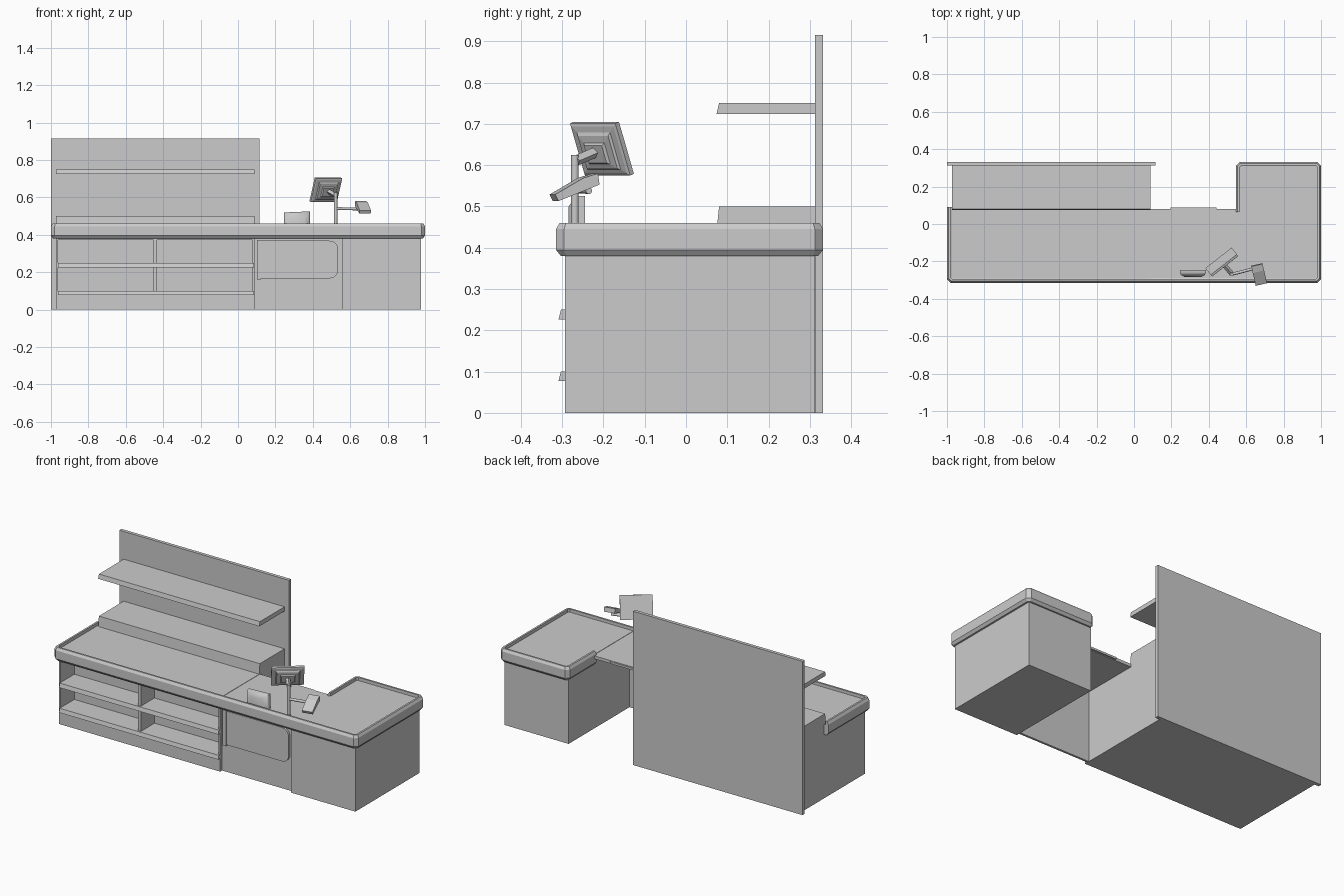
import bpy, bmesh
from math import radians, sin, cos, pi
from mathutils import Vector, Matrix

cube = bpy.data.objects.get("Cube")
if cube:
    bpy.data.objects.remove(cube, do_unlink=True)

GREY = (0.6, 0.6, 0.6, 1)
grey = bpy.data.materials.new("plain grey")
grey.use_nodes = True
grey.diffuse_color = GREY
grey.node_tree.nodes["Principled BSDF"].inputs["Base Color"].default_value = GREY


def finish(name, bm, matrix=None):
    bmesh.ops.recalc_face_normals(bm, faces=bm.faces)
    mesh = bpy.data.meshes.new(name)
    bm.to_mesh(mesh)
    bm.free()
    mesh.materials.append(grey)
    obj = bpy.data.objects.new(name, mesh)
    bpy.context.collection.objects.link(obj)
    if matrix:
        obj.matrix_world = matrix
    return obj


def smooth(obj, angle):
    obj.data.polygons.foreach_set("use_smooth", [True] * len(obj.data.polygons))
    obj.data.set_sharp_from_angle(angle=radians(angle))


def loft(name, rings, matrix=None):
    """Skin a list of equal closed rings and cap both ends."""
    bm = bmesh.new()
    loops = [[bm.verts.new(p) for p in ring] for ring in rings]
    n = len(loops[0])
    for a, b in zip(loops, loops[1:]):
        for i in range(n):
            j = (i + 1) % n
            bm.faces.new((a[i], a[j], b[j], b[i]))
    bm.faces.new(loops[0])
    bm.faces.new(loops[-1])
    return finish(name, bm, matrix)


def box(name, x0, x1, y0, y1, z0, z1):
    ring = [(x0, y0), (x1, y0), (x1, y1), (x0, y1)]
    return loft(name, [[(x, y, z) for x, y in ring] for z in (z0, z1)])


def shelf(name, x0, x1, y0, y1, z0, z1):
    """Board whose front edge leans back towards the top."""
    profile = [(y0, z0), (y1, z0), (y1, z1), (y0 + 0.006, z1)]
    loft(name, [[(x, y, z) for y, z in profile] for x in (x0, x1)])


def rod(name, start, end, radius, sides=10):
    a, b = Vector(start), Vector(end)
    turn = (b - a).to_track_quat('Z', 'Y').to_matrix()
    ring = [turn @ Vector((radius * cos(2 * pi * i / sides), radius * sin(2 * pi * i / sides), 0))
            for i in range(sides)]
    smooth(loft(name, [[p + c for p in ring] for c in (a, b)]), 40)


def rect(w, h, y, dz=0):
    return [(-w / 2, y, dz - h / 2), (w / 2, y, dz - h / 2),
            (w / 2, y, dz + h / 2), (-w / 2, y, dz + h / 2)]


# Shelved cabinet on the right of the counter
FRONT, INNER, TOP = -0.293, -0.165, 0.44
LEFT_X, RIGHT_X = -0.972, 0.088
box("shelf_cabinet_body", LEFT_X, RIGHT_X, INNER, 0.312, 0, TOP)
box("shelf_cabinet_base", LEFT_X, RIGHT_X, FRONT, INNER, 0, 0.08)
box("shelf_cabinet_top", LEFT_X, RIGHT_X, FRONT, INNER, 0.373, TOP)
for name, x0, x1 in (("outer_side", LEFT_X, LEFT_X + 0.01), ("divider", -0.453, -0.434),
                     ("inner_side", RIGHT_X - 0.01, RIGHT_X)):
    box("shelf_cabinet_" + name, x0, x1, FRONT, INNER, 0.08, 0.373)
for name, z0, z1 in (("lower_shelf", 0.077, 0.1), ("middle_shelf", 0.226, 0.25)):
    shelf(name, -0.962, 0.086, -0.309, INNER, z0, z1)

# Tall back board with a raised ledge and a shelf
box("back_board", -1, 0.116, 0.312, 0.332, 0, 0.915)
shelf("raised_ledge", LEFT_X, RIGHT_X, 0.074, 0.312, TOP, 0.5)
shelf("upper_shelf", LEFT_X, RIGHT_X, 0.074, 0.312, 0.724, 0.75)

# Solid cabinet on the left and the knee space panel
box("solid_cabinet", 0.555, 0.978, FRONT, 0.311, 0, TOP)
box("knee_panel", RIGHT_X, 0.555, -0.275, -0.262, 0, 0.425)
box("middle_counter", RIGHT_X, 0.56, FRONT, 0.08, 0.42, TOP - 0.002)
box("middle_back_tab", 0.195, 0.44, 0.08, 0.088, 0.424, TOP - 0.004)

# Swing gate plate with rounded outer corners and hinge
corner = [(0.49 + 0.045 * sin(t), 0.045 * cos(t)) for t in (radians(a) for a in range(0, 91, 15))]
gate = [(0.105, 0.368)] + [(x, 0.323 + z) for x, z in corner]
gate += [(x, 0.212 - z) for x, z in reversed(corner)] + [(0.105, 0.167)]
loft("gate_plate", [[(x, y, z) for x, z in gate] for y in (-0.287, -0.275)])
box("gate_hinge", 0.101, 0.124, -0.292, -0.275, 0.16, 0.372)

# Chamfered rim swept around the counter edge
path = [(-1, 0.09), (-1, -0.315), (1, -0.315), (1, 0.332), (0.545, 0.332), (0.545, 0.065)]
pts = [Vector(p) for p in path]
route = [pts[0]]
for prev, p, nxt in zip(pts, pts[1:], pts[2:]):
    route += [p + (q - p).normalized() * 0.02 for q in (prev, nxt)]
route.append(pts[-1])
profile = [(0.012, 0.38), (0, 0.395), (0, 0.445), (0.009, 0.46), (0.02, 0.46),
           (0.02, TOP + 0.001), (0.03, TOP - 0.003), (0.03, 0.38)]
sides = []
for a, b in zip(route, route[1:]):
    d = (b - a).normalized()
    sides.append(Vector((-d.y, d.x)))
rings = []
for i, p in enumerate(route):
    n1, n2 = sides[max(i - 1, 0)], sides[min(i, len(sides) - 1)]
    mitre = (n1 + n2) / (1 + n1.dot(n2))
    rings.append([(p.x + mitre.x * s, p.y + mitre.y * s, z) for s, z in profile])
loft("counter_rim", rings)

# Small display with a bulging front
bulge = ((1, -0.245, 0.525), (1, -0.258, 0.525), (0.92, -0.272, 0.519), (0.62, -0.284, 0.5))
display = loft("small_display", [
    [(0.315 + x * s, y, z) for x, z in ((-0.07, 0.43), (0.07, 0.43), (0.07, top), (-0.07, top - 0.006))]
    for s, y, top in bulge])
smooth(display, 60)

# Post with monitor arm and card reader arm
rod("monitor_post", (0.522, -0.269, 0.43), (0.522, -0.269, 0.625), 0.0095)
rod("monitor_arm", (0.522, -0.266, 0.611), (0.485, -0.222, 0.63), 0.013, 4)
rod("reader_arm", (0.522, -0.269, 0.54), (0.655, -0.235, 0.538), 0.008)

# Monitor: flat screen with a shallow stepped back
place = (Matrix.Translation((0.473, -0.208, 0.638)) @ Matrix.Rotation(radians(38), 4, 'Z')
         @ Matrix.Rotation(radians(20), 4, 'X'))
loft("monitor", [rect(0.178, 0.134, 0.012), rect(0.178, 0.134, 0.0),
                 rect(0.164, 0.12, -0.003), rect(0.13, 0.095, -0.005, -0.002),
                 rect(0.12, 0.085, -0.01, -0.004), rect(0.08, 0.055, -0.012, -0.006),
                 rect(0.07, 0.045, -0.018, -0.006)], place)

# Card reader: sloping wedge with a thicker head
place = Matrix.Translation((0.668, -0.267, 0.545)) @ Matrix.Rotation(radians(13), 4, 'Z')
wedge = [(-0.058, -0.016), (0.012, 0.024), (0.048, 0.035), (0.052, 0.008), (-0.05, -0.032)]
loft("card_reader", [[(x, y, z) for y, z in wedge] for x in (-0.031, 0.031)], place)
